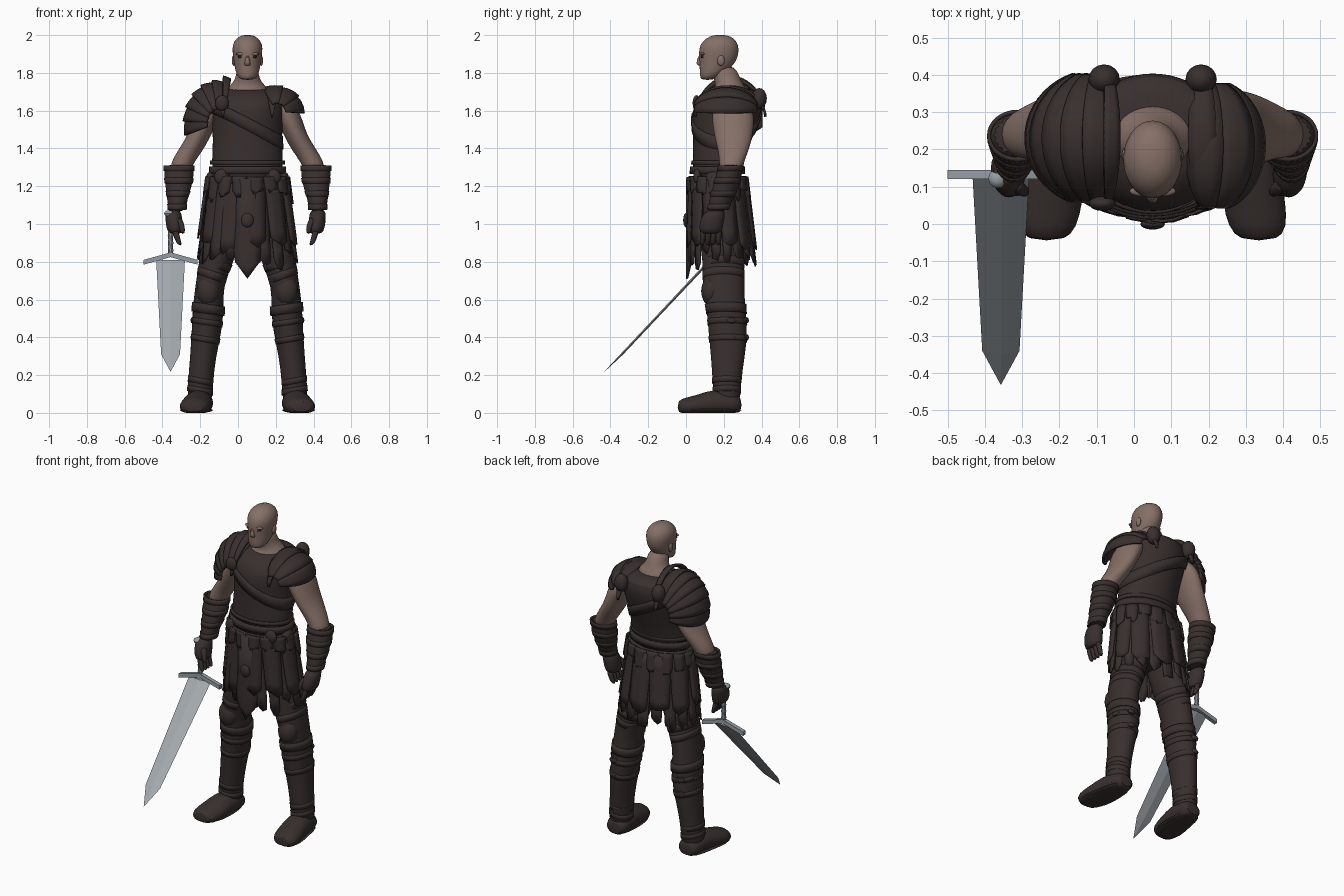
import bpy, bmesh, random
from math import sin, cos, pi, radians

random.seed(4)
if "Cube" in bpy.data.objects:
    bpy.data.objects.remove(bpy.data.objects["Cube"])

CX = 0.05      # the body's own middle line
smooth_parts = []


def material(name, rgb):
    mat = bpy.data.materials.new(name)
    mat.use_nodes = True
    mat.diffuse_color = (*rgb, 1)
    mat.node_tree.nodes["Principled BSDF"].inputs["Base Color"].default_value = (*rgb, 1)
    return mat


leather = material("dark leather", (0.04, 0.029, 0.0275))
skin = material("skin", (0.235, 0.16, 0.135))
steel = material("blade steel", (0.37, 0.4, 0.43))
grip_metal = material("hilt metal", (0.3, 0.34, 0.37))
shadow = material("eye dark", (0.02, 0.014, 0.013))


def finish(name, bm, mat, thick=0, subdivide=False, smooth=True):
    """Turn a bmesh into a named object."""
    bmesh.ops.recalc_face_normals(bm, faces=bm.faces)
    mesh = bpy.data.meshes.new(name)
    bm.to_mesh(mesh)
    bm.free()
    mesh.materials.append(mat)
    obj = bpy.data.objects.new(name, mesh)
    bpy.context.collection.objects.link(obj)
    if thick:
        mod = obj.modifiers.new("thickness", 'SOLIDIFY')
        mod.thickness = thick
        mod.offset = 0
    if subdivide:
        obj.modifiers.new("rounding", 'SUBSURF').levels = 1
        obj.modifiers["rounding"].render_levels = 1
    if smooth:
        smooth_parts.append(obj)
    return obj


def grid(bm, rows, closed=False):
    """Skin rows of points with quads and return the vertex rows."""
    vs = [[bm.verts.new(p) for p in row] for row in rows]
    n = len(rows[0])
    for lo, hi in zip(vs, vs[1:]):
        for j in range(n if closed else n - 1):
            k = (j + 1) % n
            bm.faces.new((lo[j], lo[k], hi[k], hi[j]))
    return vs


def loft(name, secs, mat, side=1, n=20, along_y=False, smooth=True, cx=CX):
    """Elliptic sections (offset, centre, station, radius, depth radius)."""
    rows = []
    for dx, c, t, rx, rc in secs:
        row = []
        for j in range(n):
            a = 2 * pi * j / n
            x, d = cx + side * dx + rx * cos(a), c + rc * sin(a)
            row.append((x, t, max(d, 0)) if along_y else (x, d, t))
        rows.append(row)
    bm = bmesh.new()
    vs = grid(bm, rows, closed=True)
    bm.faces.new(vs[0])
    bm.faces.new(vs[-1])
    return finish(name, bm, mat, subdivide=smooth, smooth=smooth)


def section_at(secs, z):
    secs = sorted(secs, key=lambda s: s[2])
    z = min(max(z, secs[0][2]), secs[-1][2])
    for lo, hi in zip(secs, secs[1:]):
        if z <= hi[2]:
            f = (z - lo[2]) / (hi[2] - lo[2])
            return [p + (q - p) * f for p, q in zip(lo, hi)]


def band(name, secs, z, height, grow, side=1, tilt=0, thick=0.01):
    """A strap that wraps a lofted part, optionally slanting."""
    rows = []
    for edge in (-0.5, 0, 0.5):
        row = []
        for j in range(32):
            a = 2 * pi * j / 32
            zz = z + tilt * cos(a) + edge * height
            dx, c, _, rx, ry = section_at(secs, zz)
            row.append((CX + side * dx + (rx + grow) * cos(a), c + (ry + grow) * sin(a), zz))
        rows.append(row)
    bm = bmesh.new()
    grid(bm, rows, closed=True)
    return finish(name, bm, leather, thick)


def blob(name, loc, scale, mat, n=16):
    bm = bmesh.new()
    bmesh.ops.create_uvsphere(bm, u_segments=n, v_segments=n // 2, radius=1)
    bmesh.ops.scale(bm, vec=scale, verts=bm.verts)
    bmesh.ops.translate(bm, vec=loc, verts=bm.verts)
    return finish(name, bm, mat)


def dome_plate(name, centre, radii, u0, u1, side, flare=0.08, reach=70):
    """One arched armour plate, front to back over a shoulder."""
    rows = []
    for i in range(4):
        u, k = radians(u0 + (u1 - u0) * i / 3), 1 + flare * i / 3
        row = []
        for j in range(21):
            t = radians(reach * (j / 10 - 1))
            row.append((centre[0] + side * radii[0] * k * sin(u) * cos(t),
                        centre[1] + radii[1] * (0.96 + 0.04 * k) * sin(t),
                        centre[2] + radii[2] * k * cos(u) * cos(t)))
        rows.append(row)
    bm = bmesh.new()
    grid(bm, rows)
    return finish(name, bm, leather, 0.014)


def skirt_layer(name, count, top, bottom, out, sag=0.0):
    """Ragged hanging strips around the hips."""
    bm = bmesh.new()
    for i in range(count):
        mid = 2 * pi * (i + 0.5) / count
        half = pi / count * random.uniform(0.9, 1.12)
        end = bottom - sag * abs(sin(mid)) + random.uniform(-0.03, 0.03)
        lift = out + random.uniform(0, 0.01)
        rows = []
        for r in range(6):
            row = []
            for c in (-1, -0.4, 0.3, 1):
                z = top + (end - top) * r / 5
                if r == 5:
                    z += abs(c) * 0.03 + random.uniform(-0.02, 0.02)
                f = (1.25 - z) / 0.5
                a = mid + half * c * (1 - 0.05 * r)
                bulge = lift + 0.005 * (1 - c * c)
                row.append((CX + (0.195 + 0.07 * f + bulge) * cos(a),
                            0.17 + 0.025 * f + (0.135 + 0.036 * f + bulge) * sin(a), z))
            rows.append(row)
        grid(bm, rows)
    return finish(name, bm, leather, 0.008)


# Torso and chest straps
torso = [(0, .165, 1.2, .19, .135), (0, .167, 1.33, .19, .131), (0, .195, 1.45, .182, .157),
         (0, .21, 1.55, .19, .178), (0, .222, 1.63, .212, .188), (0, .243, 1.69, .185, .158),
         (0, .26, 1.722, .135, .1)]
loft("torso_vest", torso, leather, n=28)
band("chest_strap", torso, 1.53, 0.07, 0.001, tilt=-0.1)
band("waist_hem", torso, 1.325, 0.022, 0.003)

# Belt and hip discs
for z, grow in ((1.285, .006), (1.235, .012)):
    band("belt", torso, z, 0.04, grow, thick=0.016)
for s in (-1, 1):
    blob("belt_disc", (CX + s * .135, .06, 1.25), (.042, .022, .042), leather)
    blob("belt_pouch", (CX + s * .19, .15, 1.24), (.03, .05, .04), leather)

# Skirt, hanging strips and front tabard
loft("skirt_lining", [(0, .17, 1.25, .185, .13), (0, .18, 1.05, .21, .14), (0, .185, .92, .23, .15)], leather)
skirt_layer("skirt_strips", 18, 1.24, .83, 0, .05)
skirt_layer("skirt_outer_strips", 11, 1.23, .9, .009, .04)
skirt_layer("skirt_scallops", 16, 1.25, 1.14, .016)
tabard = bmesh.new()
grid(tabard, [[(CX + w * u, .005 + .015 * abs(u), z - d * (1 - abs(u))) for u in (-1, -.5, 0, .5, 1)]
              for z, w, d in ((1.24, .055, 0), (1.0, .06, 0), (.86, .07, 0), (.8, .065, .03), (.77, .04, .06))])
finish("front_tabard", tabard, leather, .012)
blob("tabard_stud", (CX, 0, 1.02), (.033, .015, .038), leather)

# Head, neck and sloping neck muscles
loft("neck", [(0, .215, 1.62, .1, .1), (0, .225, 1.69, .112, .1), (0, .235, 1.725, .105, .08),
              (0, .225, 1.75, .075, .073), (0, .212, 1.785, .06, .07), (0, .195, 1.84, .055, .065)], skin)
loft("head", [(0, .112, 1.762, .036, .033), (0, .13, 1.785, .056, .057), (0, .152, 1.82, .066, .08),
              (0, .17, 1.865, .073, .1), (0, .173, 1.91, .08, .107), (0, .176, 1.95, .08, .102),
              (0, .18, 1.983, .06, .076), (0, .18, 2.002, .026, .034)], skin, n=24)
loft("nose", [(0, .083, 1.838, .02, .02), (0, .07, 1.847, .017, .02), (0, .08, 1.9, .009, .014)], skin, n=10)
for s in (-1, 1):
    blob("ear", (CX + s * .073, .185, 1.865), (.01, .02, .028), skin)
    blob("brow", (CX + s * .028, .088, 1.9), (.034, .014, .009), skin)
    blob("eye", (CX + s * .032, .086, 1.885), (.02, .008, .007), shadow)

# Limb profiles, shared by both sides
arm = [(.36, .235, 1.27, .055, .06), (.342, .243, 1.33, .062, .066), (.305, .25, 1.385, .066, .08),
       (.268, .252, 1.445, .064, .098), (.238, .25, 1.51, .064, .108), (.21, .25, 1.58, .075, .115),
       (.17, .235, 1.66, .06, .09)]
bracer = [(.372, .165, 1.06, .047, .056), (.372, .185, 1.13, .053, .061), (.364, .213, 1.2, .071, .071),
          (.362, .23, 1.27, .08, .068), (.362, .24, 1.32, .08, .066)]
hand = [(.36, .13, .945, .035, .055), (.365, .132, .98, .046, .064), (.37, .14, 1.03, .045, .064),
        (.374, .16, 1.08, .042, .052)]
leg = [(.252, .22, .03, .07, .07), (.25, .215, .15, .066, .074), (.235, .222, .3, .069, .09),
       (.217, .223, .42, .079, .104), (.207, .212, .55, .084, .102), (.205, .198, .66, .073, .112),
       (.165, .2, .8, .092, .11), (.13, .185, .95, .105, .12), (.1, .17, 1.15, .1, .12)]
foot = [(.25, .04, .295, .05, .04), (.252, .05, .26, .072, .06), (.258, .055, .15, .076, .075),
        (.272, .037, .06, .086, .058), (.282, .032, -.01, .08, .048), (.285, .03, -.045, .05, .034)]

for s, label in ((-1, "right_"), (1, "left_")):
    # Arms and gloves
    loft(label + "upper_arm", arm, skin, s)
    loft(label + "bracer", bracer, leather, s)
    for z in (1.09, 1.16, 1.23, 1.295):
        band(label + "bracer_strap", bracer, z, .03, -.003, s)
    grip = .02 if s < 0 else 0
    loft(label + "palm", [(d + grip, *rest) for d, *rest in hand], leather, s)
    for i in range(4):
        y = .09 + .028 * i
        loft(label + "finger", [(.335 + grip, y - .006, .885, .012, .011), (.352 + grip, y, .92, .017, .016),
                                (.365 + grip, y, .98, .019, .017)], leather, s, n=10)
    loft(label + "thumb", [(.322 + grip, .085, .945, .012, .012), (.326 + grip, .088, .99, .017, .018),
                           (.352 + grip, .11, 1.04, .022, .022)], leather, s, n=10)
    # Legs, boots and straps
    loft(label + "leg", leg, leather, s, n=24)
    loft(label + "boot_foot", foot, leather, s, along_y=True)
    loft(label + "sole", [(.255, .014, .297, .062, .014), (.26, .014, .15, .08, .014),
                          (.275, .014, .04, .09, .014), (.284, .014, -.035, .06, .014)],
         leather, s, along_y=True)
    for z in (.12, .17, .39, .48):
        band(label + "boot_strap", leg, z, .03, -.003, s, tilt=s * .012)
    band(label + "boot_cuff", leg, .55, .05, .001, s, tilt=s * .012)
    for z in (.4, .49):
        blob(label + "buckle", (CX + s * .235, .318, z), (.028, .016, .018), leather, 8)
        blob(label + "side_buckle", (CX + s * .288, .24, z), (.014, .028, .018), leather, 8)
    for z in (.73, .79):
        band(label + "thigh_wrap", leg, z, .04, -.004, s, tilt=s * .025)
    blob(label + "knee_pad", (CX + s * .207, .135, .645), (.062, .055, .08), leather)

# Layered right shoulder guard with raised collar
big, big_radii = (-.1, .23, 1.535), (.172, .178, .208)
for i in range(6):
    dome_plate("right_shoulder_plate", big, big_radii, -12 + 19 * i, 12 + 19 * i, -1, .09)
dome_plate("right_shoulder_collar", (-.08, .235, 1.54), (.17, .188, .23), -14, 0, -1, .04)

# Small left shoulder guard
for i in range(3):
    dome_plate("left_shoulder_plate", (.205, .21, 1.595), (.132, .172, .125), -30 + 40 * i, 14 + 40 * i, 1)

# Shoulder harness straps
for s in (-1, 1):
    dome_plate("harness_strap", (CX + s * .13, .235, 1.55), (.16, .187, .175), -12, 14, s, .03, 84)
    blob("harness_back_pad", (CX + s * .13, .388, 1.665), (.042, .04, .055), leather)
blob("harness_front_buckle", (CX - .135, .055, 1.64), (.036, .02, .042), leather)

# Sword: angled blade, drooping guard, upright grip
SX = -.357
loft("sword_blade", [(0, -.43, .22, .001, .001), (0, -.34, .31, .05, .008), (0, .13, .81, .076, .01)],
     steel, n=4, smooth=False, cx=SX)
guard = bmesh.new()
grid(guard, [[(SX + x, y, z + drop) for x, drop in ((-.143, -.04), (-.07, -.02), (0, 0), (.07, -.02), (.143, -.04))]
             for y, z in ((.12, .825), (.145, .825), (.145, .85), (.12, .85), (.12, .825))])
bmesh.ops.remove_doubles(guard, verts=guard.verts, dist=.0001)
bmesh.ops.holes_fill(guard, edges=guard.edges)
finish("sword_guard", guard, grip_metal, smooth=False)
loft("sword_grip", [(0, .133, .84 + .02 * i, .012 + .003 * (i % 2), .012 + .003 * (i % 2)) for i in range(11)],
     grip_metal, n=10, smooth=False, cx=SX)
blob("sword_pommel", (SX - .008, .122, 1.055), (.026, .026, .018), grip_metal, 12)

# Smooth shading on everything but the sword
bpy.ops.object.select_all(action='DESELECT')
for obj in smooth_parts:
    obj.select_set(True)
bpy.context.view_layer.objects.active = smooth_parts[0]
bpy.ops.object.shade_smooth_by_angle(angle=radians(40))
